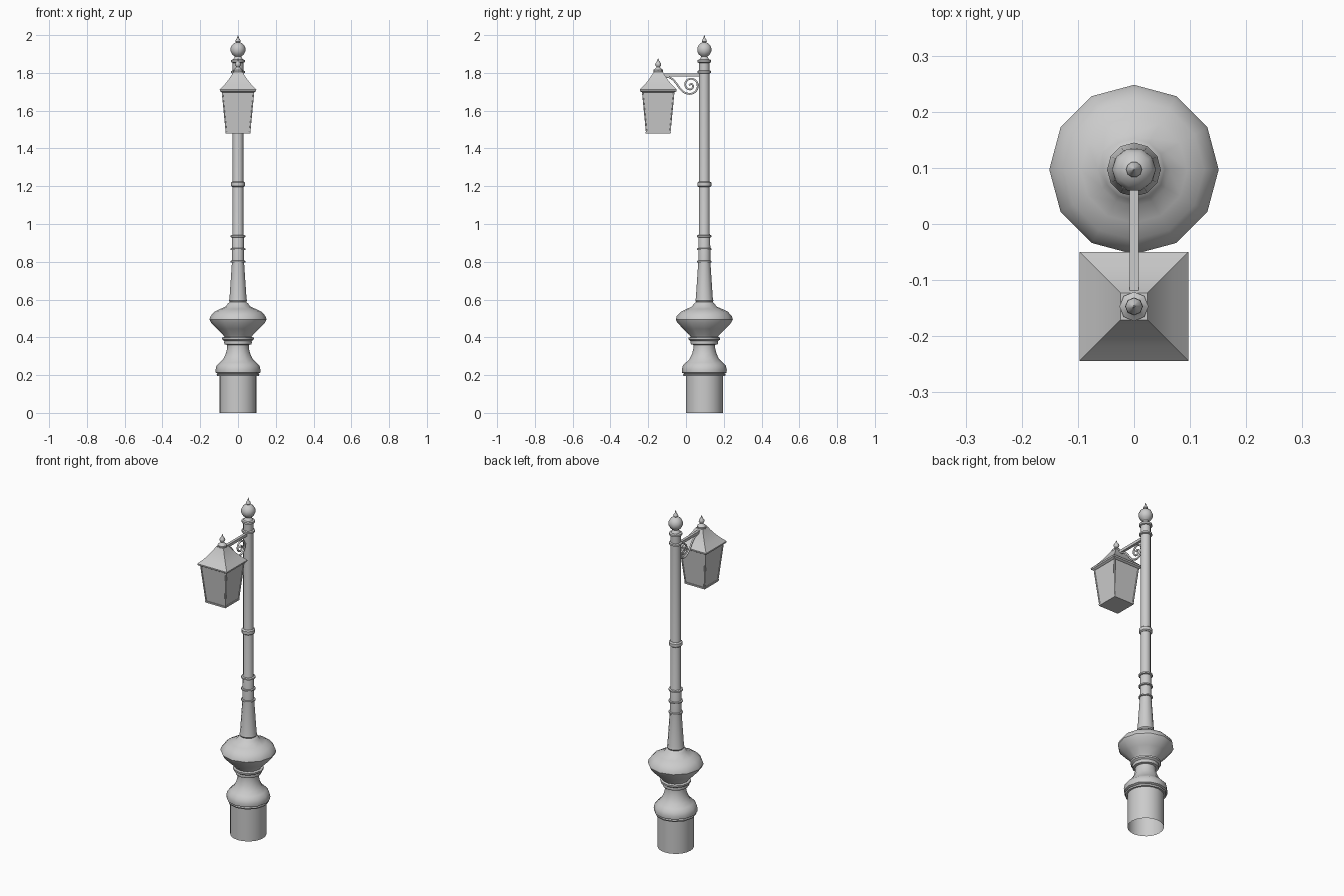
import bpy, bmesh, math
from mathutils import Vector

if "Cube" in bpy.data.objects:
    bpy.data.objects.remove(bpy.data.objects["Cube"])

POLE = Vector((0, 0.097, 0))
LAMP = Vector((0, -0.147, 0))


def finish(name, bm, smooth=40):
    bmesh.ops.recalc_face_normals(bm, faces=bm.faces)
    me = bpy.data.meshes.new(name)
    bm.to_mesh(me)
    bm.free()
    ob = bpy.data.objects.new(name, me)
    bpy.context.collection.objects.link(ob)
    if smooth:
        bpy.ops.object.select_all(action='DESELECT')
        ob.select_set(True)
        bpy.context.view_layer.objects.active = ob
        bpy.ops.object.shade_smooth_by_angle(angle=math.radians(smooth))
    return ob


def lathe(name, profile, centre, n=12, cap_bottom=True, cap_top=True, smooth=40):
    """Stack n-sided rings (r, z); n=4 gives squares with r as half width."""
    bm = bmesh.new()
    off, k = (math.pi / 4, math.sqrt(2)) if n == 4 else (0, 1)
    rings = []
    for r, z in profile:
        rings.append([bm.verts.new(centre + Vector((
            k * r * math.cos(off + i * math.tau / n),
            k * r * math.sin(off + i * math.tau / n), z))) for i in range(n)])
    for a, b in zip(rings, rings[1:]):
        for i in range(n):
            j = (i + 1) % n
            bm.faces.new((a[i], a[j], b[j], b[i]))
    if cap_bottom:
        bm.faces.new(rings[0])
    if cap_top:
        bm.faces.new(rings[-1])
    return finish(name, bm, smooth)


def tube(name, points, radius, spline='NURBS', res=1):
    cu = bpy.data.curves.new(name, 'CURVE')
    cu.dimensions = '3D'
    cu.bevel_depth = radius
    cu.bevel_resolution = res
    cu.use_fill_caps = True
    cu.resolution_u = 4
    sp = cu.splines.new(spline)
    sp.points.add(len(points) - 1)
    for p, co in zip(sp.points, points):
        p.co = (*co, 1)
    if spline == 'NURBS':
        sp.order_u = 3
        sp.use_endpoint_u = True
    ob = bpy.data.objects.new(name, cu)
    bpy.context.collection.objects.link(ob)
    return ob


# Base drum, open underneath
lathe("base_drum", [(.098, 0), (.098, .198)], POLE, 24, cap_bottom=False)

# Turned pedestal with two bulges
lathe("pedestal", [(.098, .195), (.11, .195), (.113, .203), (.107, .208), (.118, .213),
                   (.119, .228), (.114, .25), (.098, .266), (.078, .285), (.064, .315),
                   (.057, .345), (.057, .36), (.07, .363), (.074, .373), (.072, .38),
                   (.083, .388), (.084, .398), (.072, .402), (.078, .412), (.112, .445),
                   (.143, .478), (.151, .495), (.146, .512), (.125, .535), (.095, .55),
                   (.065, .563), (.055, .578), (.04, .59)], POLE, 12)

# Shaft, tapered at the foot
lathe("shaft", [(.04, .58), (.048, .594), (.045, .606), (.032, .80), (.031, .94),
                (.028, .95), (.028, 1.87)], POLE, 12)

# Collar rings on the shaft: (height, thickness, radius)
for i, (z, h, r) in enumerate([(.801, .012, .039), (.867, .012, .039), (.935, .014, .039),
                               (1.21, .03, .037), (1.805, .016, .036), (1.862, .018, .036)]):
    lathe(f"collar_{i}", [(r * .8, z - h / 2), (r, z - h * .3),
                          (r, z + h * .3), (r * .8, z + h / 2)], POLE, 12)

# Ball and spike on top of the pole
ball = [(.04 * math.cos(math.radians(a)), 1.923 + .04 * math.sin(math.radians(a)))
        for a in range(-65, 66, 26)]
lathe("top_finial", [(.03, 1.865), (.022, 1.878)] + ball +
      [(.01, 1.962), (.014, 1.967), (.012, 1.974), (.005, 1.985), (.001, 2.0)], POLE, 10)

# Lantern arm
bm = bmesh.new()
bmesh.ops.create_cube(bm, size=1)
bmesh.ops.scale(bm, vec=(.016, .215, .016), verts=bm.verts)
bmesh.ops.translate(bm, vec=(0, -.033, 1.79), verts=bm.verts)
finish("arm", bm, 0)

# Scroll bracket below the arm
path = [(-.115, 1.782), (-.085, 1.778), (-.06, 1.757), (-.035, 1.72), (-.01, 1.694),
        (.03, 1.686), (.062, 1.71), (.062, 1.752), (.03, 1.774), (-.004, 1.758),
        (-.004, 1.722), (.025, 1.708), (.042, 1.73), (.026, 1.746), (.016, 1.734)]
tube("scroll", [(0, y, z) for y, z in path], .0055)
tube("scroll_tie", [(0, .055, 1.735), (0, .075, 1.74)], .005, 'POLY')

# Lantern body, bottom rim and flared roof
lathe("lantern_glass", [(.062, 1.482), (.083, 1.70)], LAMP, 4, smooth=0)
lathe("lantern_rim", [(.066, 1.478), (.067, 1.488)], LAMP, 4, smooth=0)
lathe("lantern_roof", [(.086, 1.697), (.096, 1.703), (.097, 1.712), (.07, 1.739),
                       (.048, 1.767), (.033, 1.79), (.024, 1.806)], LAMP, 4, smooth=30)

# Corner bars of the lantern
for sx in (-1, 1):
    for sy in (-1, 1):
        a, b = (LAMP + Vector((sx * h, sy * h, z)) for h, z in ((.062, 1.483), (.083, 1.70)))
        tube(f"corner_bar_{sx}_{sy}", [a, b], .0045, 'POLY', 0)

# Lantern finial
lathe("lantern_finial", [(.018, 1.795), (.026, 1.804), (.026, 1.815), (.015, 1.824),
                         (.009, 1.831), (.016, 1.842), (.015, 1.85), (.006, 1.862),
                         (.001, 1.877)], LAMP, 8)
